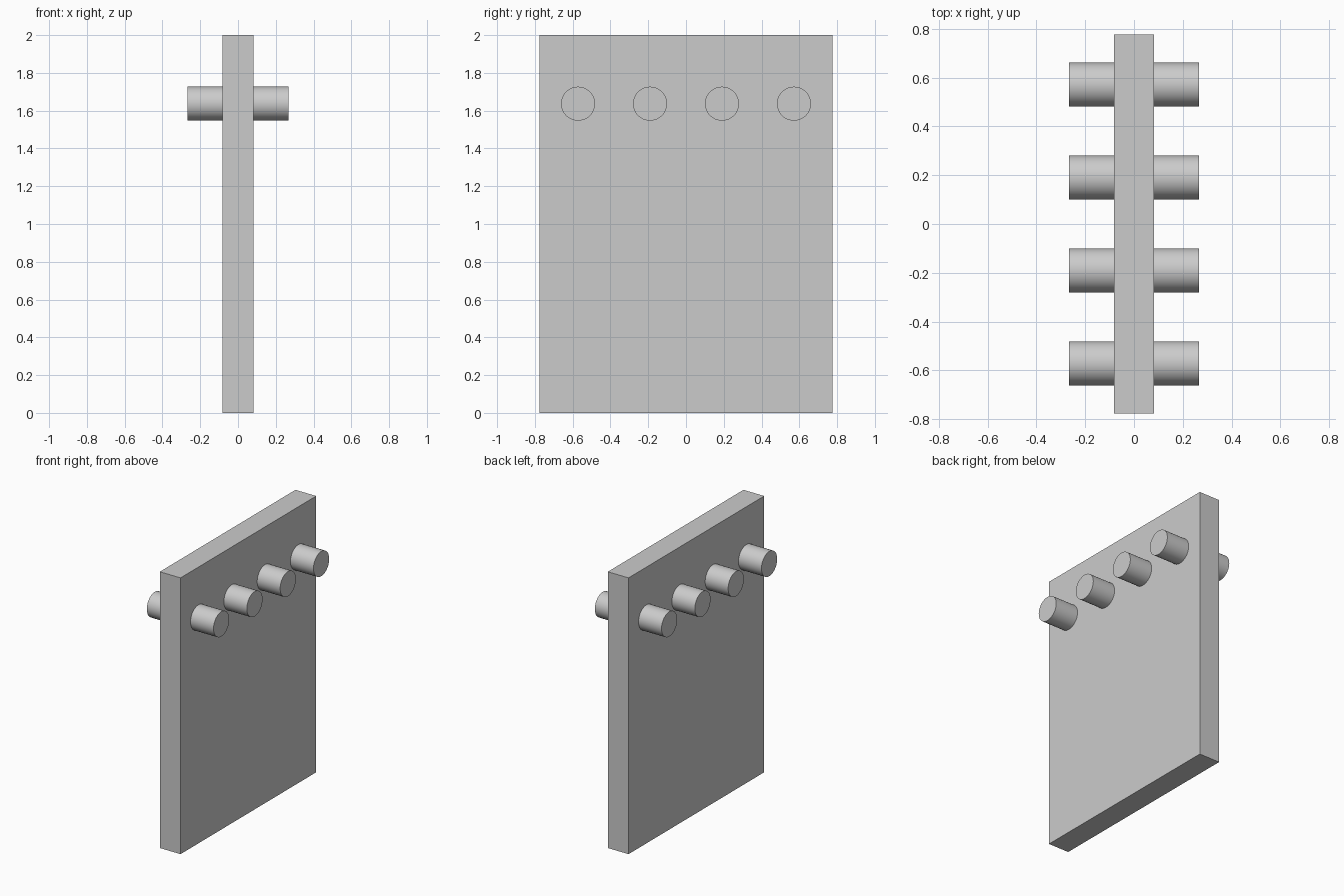
import bpy
import math

cube = bpy.data.objects.get("Cube")
if cube:
    bpy.data.objects.remove(cube, do_unlink=True)

# Single light grey material
GREY = (0.6, 0.6, 0.6, 1.0)
grey = bpy.data.materials.new("light_grey")
grey.use_nodes = True
grey.diffuse_color = GREY
grey.node_tree.nodes["Principled BSDF"].inputs["Base Color"].default_value = GREY

# Overall dimensions
THICKNESS, WIDTH, HEIGHT = 0.166, 1.552, 2.0
PEG_RADIUS, PEG_LENGTH, PEG_HEIGHT = 0.09, 0.534, 1.637
PEG_SPACING, PEG_COUNT = 0.381, 4


def finish(name):
    obj = bpy.context.object
    obj.name = name
    obj.data.materials.append(grey)
    return obj


# Upright board
bpy.ops.mesh.primitive_cube_add(size=1, location=(0, 0, HEIGHT / 2))
board = finish("board")
board.scale = (THICKNESS, WIDTH, HEIGHT)
bpy.ops.object.transform_apply(location=False, rotation=False, scale=True)

# Row of round pegs passing through the board
for i in range(PEG_COUNT):
    y = (i - (PEG_COUNT - 1) / 2) * PEG_SPACING
    bpy.ops.mesh.primitive_cylinder_add(
        vertices=48, radius=PEG_RADIUS, depth=PEG_LENGTH,
        location=(0, y, PEG_HEIGHT), rotation=(0, math.pi / 2, 0))
    finish(f"peg_{i + 1}")
    bpy.ops.object.shade_smooth_by_angle(angle=math.radians(30))
